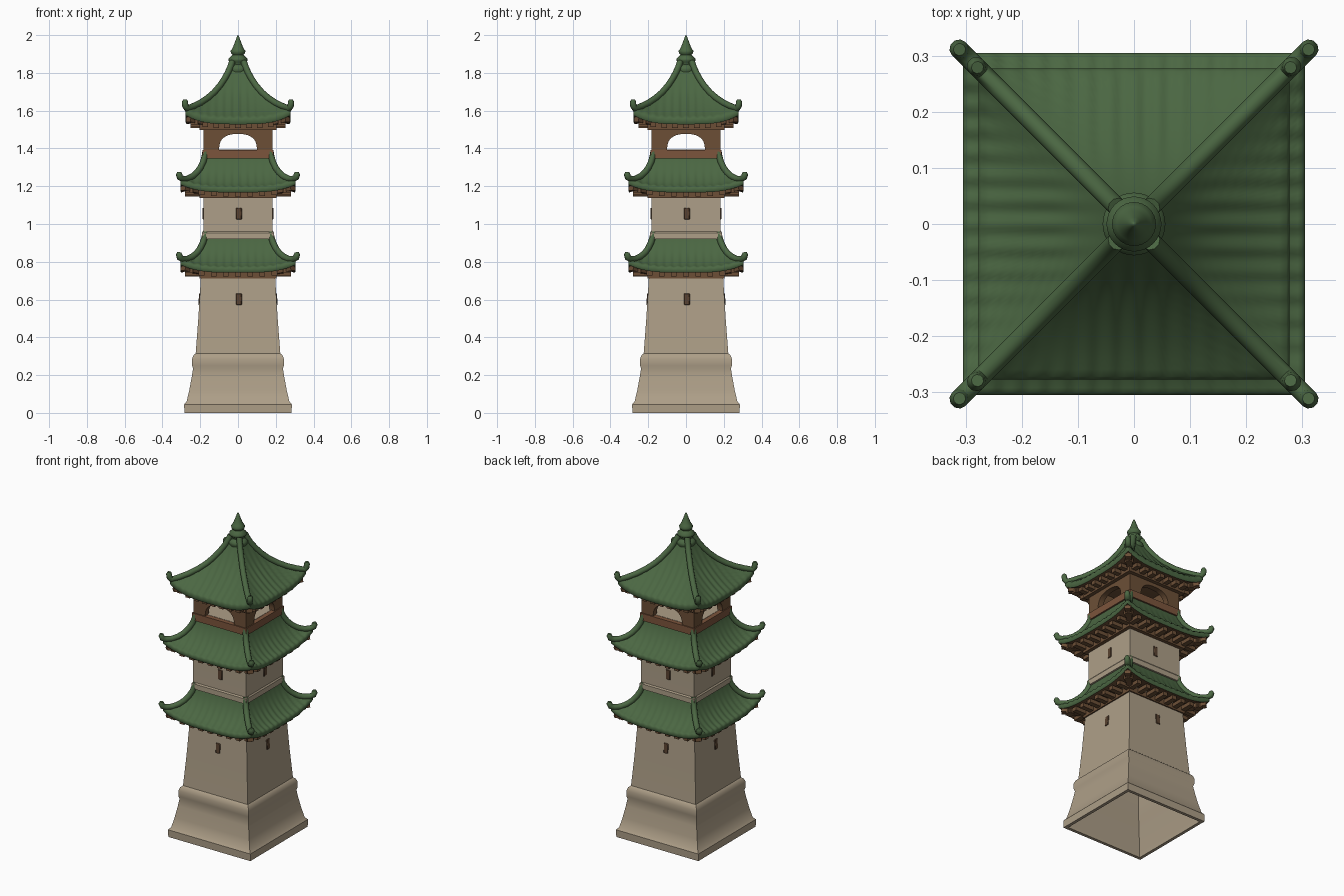
import bpy, bmesh, math
from mathutils import Matrix, Vector

if "Cube" in bpy.data.objects:
    bpy.data.objects.remove(bpy.data.objects["Cube"])

def material(name, rgb):
    m = bpy.data.materials.new(name)
    m.diffuse_color = (*rgb, 1)
    m.use_nodes = True
    m.node_tree.nodes["Principled BSDF"].inputs["Base Color"].default_value = m.diffuse_color
    return m

GREEN = material("green tile", (0.07, 0.135, 0.055))
STONE = material("beige stone", (0.42, 0.345, 0.245))
WOOD = material("brown wood", (0.15, 0.078, 0.037))
RAIL = material("reddish wood", (0.2, 0.09, 0.045))
DARK = material("dark window", (0.1, 0.055, 0.03))

def finish(name, bm, mats, angle=35):
    bmesh.ops.recalc_face_normals(bm, faces=bm.faces)
    me = bpy.data.meshes.new(name)
    bm.to_mesh(me)
    bm.free()
    for m in mats:
        me.materials.append(m)
    ob = bpy.data.objects.new(name, me)
    bpy.context.collection.objects.link(ob)
    bpy.ops.object.select_all(action='DESELECT')
    ob.select_set(True)
    bpy.context.view_layer.objects.active = ob
    bpy.ops.object.shade_smooth_by_angle(angle=math.radians(angle))
    return ob

def loft(rings, caps=(True, True), mat_rule=lambda i: 0):
    """Bridge closed rings of points; material chosen by ring number."""
    bm = bmesh.new()
    vs = [[bm.verts.new(p) for p in r] for r in rings]
    n = len(vs[0])
    for i in range(len(vs) - 1):
        for j in range(n):
            k = (j + 1) % n
            f = bm.faces.new((vs[i][j], vs[i][k], vs[i + 1][k], vs[i + 1][j]))
            f.material_index = mat_rule(i)
    if caps[0]:
        bm.faces.new(vs[0])
    if caps[1]:
        bm.faces.new(vs[-1]).material_index = mat_rule(len(vs))
    return bm

def square_ring(h, z, n=1, lift=0.0, ripple=0.0):
    pts = []
    for k in range(4):
        rot = Matrix.Rotation(k * math.pi / 2, 3, 'Z')
        for i in range(n):
            s = -1 + 2 * i / n
            dz = lift * abs(s) ** 3.5 + ripple * math.cos(2 * math.pi * s * h / 0.042)
            pts.append(rot @ Vector((s * h, -h, z + dz)))
    return pts

def box(bm, size, loc, rot=Matrix.Identity(4), tilt=0.0):
    m = rot @ Matrix.Translation(loc) @ Matrix.Rotation(tilt, 4, 'X') @ Matrix.Diagonal((*size, 1))
    bmesh.ops.create_cube(bm, size=1, matrix=m)

QUARTERS = [Matrix.Rotation(k * math.pi / 2, 4, 'Z') for k in range(4)]

# Stone base, hollow and open underneath
base = [(0.175, 0.72), (0.2, 0.32), (0.215, 0.22), (0.262, 0.03), (0.265, 0.0),
        (0.284, 0.0), (0.285, 0.045), (0.272, 0.06), (0.258, 0.12), (0.245, 0.19),
        (0.238, 0.235), (0.243, 0.25), (0.243, 0.285), (0.236, 0.305), (0.224, 0.315),
        (0.21, 0.5), (0.194, 0.76)]
finish("stone_base", loft([square_ring(h, z) for h, z in base]), [STONE])

# Middle storey with a small foot moulding
storey = [(0.19, 0.92), (0.19, 0.952), (0.184, 0.96), (0.183, 1.14), (0.183, 1.19)]
finish("middle_storey", loft([square_ring(h, z) for h, z in storey]), [STONE])

# Slit windows on all four sides
def windows(name, h, z, tilt):
    bm = bmesh.new()
    for q in QUARTERS:
        box(bm, (0.03, 0.009, 0.062), (0.005, -h, z), q, tilt)
    ob = finish(name, bm, [DARK])
    b = ob.modifiers.new("rounding", 'BEVEL')
    b.width = 0.003
windows("lower_windows", 0.2035, 0.602, -0.06)
windows("upper_windows", 0.183, 1.055, 0)

def roof(name, top, lip, soffit, lift, tip):
    """Curved square roof with lip, brown soffit, hip ridges and rafters."""
    h0, h1 = top[0][0], top[-1][0]
    weight = lambda h: max(0, min(1, (h - h0) / (h1 - h0))) ** 2
    # subdivide the top profile with a smooth interpolation
    fine = []
    for i in range(len(top) - 1):
        a, b = top[i], top[i + 1]
        p = top[max(i - 1, 0)]
        q = top[min(i + 2, len(top) - 1)]
        for t in (0, 1 / 3, 2 / 3):
            fine.append(tuple(0.5 * (2 * b0 + (c - a0) * t + (2 * a0 - 5 * b0 + 4 * c - d) * t * t
                        + (3 * b0 - a0 - 3 * c + d) * t ** 3) for a0, b0, c, d in zip(p, a, b, q)))
    fine.append(top[-1])
    rings = [square_ring(h, z, 64, lift * weight(h), 0.0035 * min(1, 4 * weight(h) + 0.15))
             for h, z in fine]
    rings += [square_ring(h, z, 64, lift) for h, z in lip]
    green_count = len(rings) - 1
    rings += [square_ring(h, z, 64, lift * weight(h)) for h, z in soffit]
    finish(name, loft(rings, mat_rule=lambda i: 0 if i < green_count else 1), [GREEN, WOOD], 50)

    # Hip ridges curling up at the corners
    path = [(h, z + lift * weight(h) + 0.002) for h, z in fine[::2]] + tip
    cu = bpy.data.curves.new(name + "_hips", 'CURVE')
    cu.dimensions = '3D'
    cu.bevel_depth = 0.017
    cu.bevel_resolution = 3
    cu.use_fill_caps = True
    for q in QUARTERS:
        sp = cu.splines.new('POLY')
        sp.points.add(len(path) - 1)
        for i, (h, z) in enumerate(path):
            sp.points[i].co = (*(q @ Vector((h, -h, z))), 1)
            sp.points[i].radius = 0.65 if i == len(path) - 1 else 1
    ob = bpy.data.objects.new(name + "_hips", cu)
    bpy.context.collection.objects.link(ob)
    me = bpy.data.meshes.new_from_object(ob.evaluated_get(bpy.context.evaluated_depsgraph_get()))
    bpy.data.objects.remove(ob)
    bm = bmesh.new()
    bm.from_mesh(me)
    for f in bm.faces:
        f.material_index = 0
    finish(name + "_hip_ridges", bm, [GREEN], 50)

    # Rafters and the ledger beam against the wall
    bm = bmesh.new()
    zb = lip[-1][1]
    out = h1 - 0.02
    for q in QUARTERS:
        for i in range(-4, 5):
            x = i * out / 4.35
            inner = max(0.18, abs(x) - 0.02)
            dz = lift * abs(x / h1) ** 3.5 * 0.8
            box(bm, (0.03, out - inner, 0.024), (x, -(out + inner) / 2, zb - 0.009 + dz), q)
        box(bm, (0.41, 0.03, 0.035), (0, -0.19, zb - 0.012), q)
        box(bm, (0.035, 0.16, 0.03), (0, 0, 0),
            q @ Matrix.Translation((out - 0.045, -out + 0.045, zb + lift * 0.35))
            @ Matrix.Rotation(math.pi / 4, 4, 'Z'), -0.15)
    finish(name + "_rafters", bm, [WOOD])

# Two skirt roofs with the same section
for name, dz in (("lower_roof", 0.0), ("middle_roof", 0.425)):
    up = lambda pts: [(h, z + dz) for h, z in pts]
    roof(name,
         up([(0.172, 0.955), (0.18, 0.915), (0.2, 0.868), (0.23, 0.825), (0.268, 0.79), (0.3, 0.773)]),
         up([(0.305, 0.765), (0.305, 0.75), (0.3, 0.742)]),
         up([(0.28, 0.748), (0.17, 0.765)]), 0.04,
         up([(0.308, 0.822), (0.312, 0.838), (0.311, 0.85)]))

# Top roof
roof("top_roof",
     [(0.03, 1.86), (0.046, 1.815), (0.072, 1.765), (0.112, 1.705), (0.162, 1.65),
      (0.22, 1.6), (0.272, 1.565)],
     [(0.277, 1.557), (0.277, 1.538), (0.272, 1.528)],
     [(0.25, 1.532), (0.17, 1.54), (0.01, 1.54)], 0.045,
     [(0.279, 1.625), (0.281, 1.645), (0.279, 1.658)])

# Belvedere: railing platform, floor and four arched walls
bm = bmesh.new()
box(bm, (0.376, 0.376, 0.045), (0, 0, 1.37))
finish("belvedere_railing", bm, [RAIL])
bm = bmesh.new()
box(bm, (0.32, 0.32, 0.006), (0, 0, 1.391))
finish("belvedere_floor", bm, [STONE])

bm = bmesh.new()
arch = []
for i in range(21):
    a = math.pi * (1 - i / 20)
    c, s = math.cos(a), math.sin(a)
    arch.append((0.1 * math.copysign(abs(c) ** 0.8, c), 1.395 + 0.082 * max(s, 0) ** 0.8))
outline = [(-0.182, 1.39), (-0.1, 1.39)] + arch + [(0.1, 1.39), (0.182, 1.39), (0.182, 1.545), (-0.182, 1.545)]
for q in QUARTERS:
    f = bm.faces.new([bm.verts.new(q @ Vector((x, -0.182, z))) for x, z in outline])
    ext = bmesh.ops.extrude_face_region(bm, geom=[f], use_keep_orig=True)
    vs = [g for g in ext["geom"] if isinstance(g, bmesh.types.BMVert)]
    bmesh.ops.translate(bm, verts=vs, vec=(q @ Vector((0, 0.035, 0))))
finish("belvedere_arches", bm, [WOOD])

# Finial turned on a round profile
finial = [(0.05, 1.8), (0.056, 1.815), (0.056, 1.828), (0.046, 1.838), (0.036, 1.845), (0.038, 1.855),
          (0.049, 1.864), (0.049, 1.876), (0.036, 1.888), (0.03, 1.896), (0.038, 1.906),
          (0.039, 1.917), (0.031, 1.928), (0.023, 1.945), (0.012, 1.975), (0.005, 1.995), (0.001, 2.0)]
finish("finial", loft([[Vector((r * math.cos(t * math.pi / 16), r * math.sin(t * math.pi / 16), z))
                        for t in range(32)] for r, z in finial]), [GREEN], 60)
